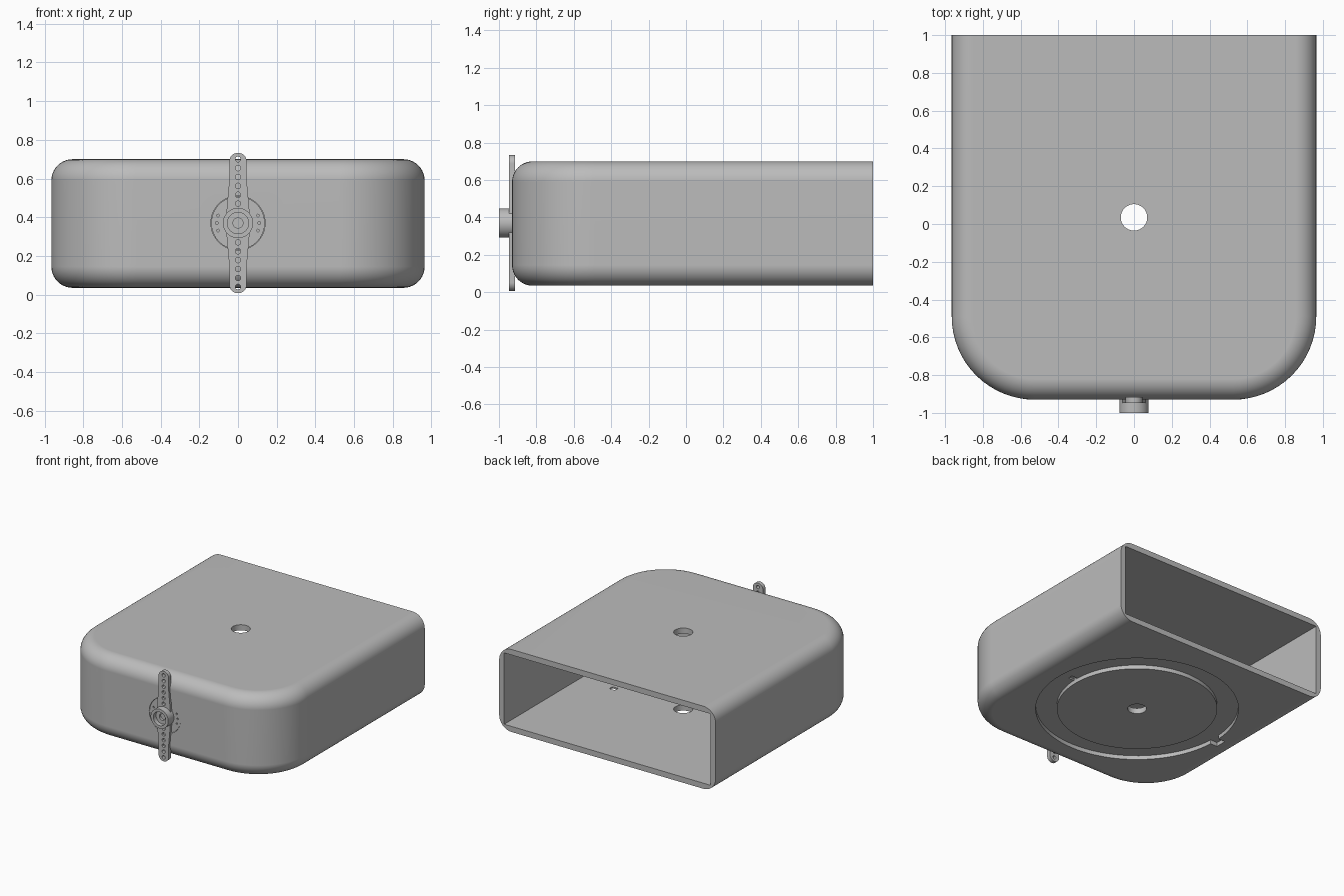
import bpy, bmesh
from math import sin, cos, pi, radians
from mathutils import Matrix, Vector

cube = bpy.data.objects.get("Cube")
if cube:
    bpy.data.objects.remove(cube, do_unlink=True)

grey = bpy.data.materials.new("plain grey")
grey.use_nodes = True
grey.diffuse_color = (0.5, 0.5, 0.5, 1)
grey.node_tree.nodes["Principled BSDF"].inputs["Base Color"].default_value = (0.5, 0.5, 0.5, 1)

HOLE_Y = 0.035      # centre of the turntable groove and through hole
HUB_Z = 0.37        # height of the arm pivot
FRONT = -0.93
WALL = 0.045


def make(name, bm):
    bmesh.ops.recalc_face_normals(bm, faces=bm.faces)
    mesh = bpy.data.meshes.new(name)
    bm.to_mesh(mesh)
    bm.free()
    mesh.materials.append(grey)
    obj = bpy.data.objects.new(name, mesh)
    bpy.context.collection.objects.link(obj)
    return obj


def loft(name, loops):
    """Skin matching closed loops and cap both ends."""
    bm = bmesh.new()
    rows = [[bm.verts.new(p) for p in loop] for loop in loops]
    n = len(rows[0])
    for a, b in zip(rows, rows[1:]):
        for i in range(n):
            j = (i + 1) % n
            bm.faces.new((a[i], a[j], b[j], b[i]))
    bm.faces.new(rows[0])
    bm.faces.new(rows[-1])
    return make(name, bm)


def lathe(name, profile, centre, axis="Z", steps=64):
    """Spin a closed (radius, height) profile around an axis."""
    bm = bmesh.new()
    rows = [[bm.verts.new((r * cos(2 * pi * k / steps), r * sin(2 * pi * k / steps), h))
             for r, h in profile] for k in range(steps)]
    n = len(profile)
    for k in range(steps):
        a, b = rows[k], rows[(k + 1) % steps]
        for i in range(n):
            j = (i + 1) % n
            bm.faces.new((a[i], b[i], b[j], a[j]))
    bmesh.ops.remove_doubles(bm, verts=bm.verts, dist=1e-5)
    turn = Matrix.Rotation(radians(90), 4, "X") if axis == "Y" else Matrix()
    bm.transform(Matrix.Translation(centre) @ turn)
    return make(name, bm)


def cylinder(name, radius, depth, centre, axis="Z", steps=48):
    bm = bmesh.new()
    turn = Matrix.Rotation(radians(90), 4, "X") if axis == "Y" else Matrix()
    bmesh.ops.create_cone(bm, cap_ends=True, segments=steps, radius1=radius, radius2=radius,
                          depth=depth, matrix=Matrix.Translation(centre) @ turn)
    return make(name, bm)


def box(name, size, centre):
    bm = bmesh.new()
    bmesh.ops.create_cube(bm, matrix=Matrix.Translation(centre) @ Matrix.Diagonal((*size, 1)))
    return make(name, bm)


def cut(obj, cutters):
    for c in cutters:
        c.hide_render = True
        mod = obj.modifiers.new("cut", "BOOLEAN")
        mod.operation = "DIFFERENCE"
        mod.solver = "EXACT"
        mod.object = c
    graph = bpy.context.evaluated_depsgraph_get()
    mesh = bpy.data.meshes.new_from_object(obj.evaluated_get(graph))
    obj.modifiers.clear()
    obj.data = mesh
    for c in cutters:
        bpy.data.objects.remove(c, do_unlink=True)


def finish(obj):
    bpy.ops.object.select_all(action="DESELECT")
    obj.select_set(True)
    bpy.context.view_layer.objects.active = obj
    bpy.ops.object.shade_smooth_by_angle(angle=radians(30))
    mod = obj.modifiers.new("weighted normals", "WEIGHTED_NORMAL")
    mod.keep_sharp = True


def plan(inset, z, back):
    """Plan outline with two rounded front corners and a square back."""
    r = 0.44 - inset
    pts = [(-0.965 + inset, back, z)]
    for side, start in ((-1, pi), (1, 1.5 * pi)):
        for k in range(17):
            a = start + pi / 2 * k / 16
            pts.append((side * 0.525 + r * cos(a), FRONT + 0.44 + r * sin(a), z))
    pts.append((0.965 - inset, back, z))
    return pts


# Housing shell: rounded top and bottom edges, open at the back
low, high, fillet = 0.035, 0.70, 0.11
angles = [pi / 2 * k / 10 for k in range(11)]
loops = [plan(fillet * (1 - sin(a)), low + fillet * (1 - cos(a)), 1.0) for a in angles]
loops += [plan(fillet * (1 - cos(a)), high - fillet * (1 - sin(a)), 1.0) for a in angles]
housing = loft("housing", loops)

groove_top = low + 0.032
cut(housing, [
    loft("cavity", [plan(WALL, z, 1.2) for z in (low + WALL, high - WALL)]),
    cylinder("centre_hole", 0.07, 2, (0, HOLE_Y, 0.4)),
    lathe("groove", [(0.593, -0.1), (0.75, -0.1), (0.75, groove_top), (0.593, groove_top)],
          (0, HOLE_Y, 0), steps=96),
    box("outer_notch", (0.14, 0.09, 0.2), (-0.74, HOLE_Y, groove_top - 0.1)),
    box("floor_slot", (0.05, 0.04, 0.3), (0.62, HOLE_Y, 0)),
    cylinder("disc_seat", 0.14, 0.024, (0, FRONT, HUB_Z), "Y", 64),
])
finish(housing)

# Round drive disc seated in the front wall, with pin holes on each side
disc = cylinder("drive_disc", 0.138, 0.03, (0, FRONT + 0.018, HUB_Z), "Y", 64)
cut(disc, [cylinder("pin_hole", 0.007, 0.2,
                    (s * 0.11 * cos(a), FRONT, HUB_Z + 0.11 * sin(a)), "Y", 12)
           for s in (-1, 1) for a in (-0.36, 0, 0.36)])
finish(disc)

# Two-ended arm: tapered blades with round tips
half = [(0.06, 0.05), (0.056, 0.10), (0.045, 0.22)]
half += [(0.045 * cos(pi * k / 16), 0.318 + 0.045 * sin(pi * k / 16)) for k in range(17)]
half += [(-0.045, 0.22), (-0.056, 0.10), (-0.06, 0.05)]
outline = half + [(-x, -z) for x, z in half]
arm = loft("swing_arm", [[(x, y, HUB_Z + z) for x, z in outline] for y in (-0.947, -0.915)])
cut(arm, [cylinder("arm_hole", 0.014, 0.3, (0, -0.93, HUB_Z + s * (0.10 + 0.046 * k)), "Y", 16)
          for s in (-1, 1) for k in range(6)])
finish(arm)

# Stepped hub with a screw recess
hub = lathe("hub", [(0.026, 0), (0.078, 0), (0.078, 0.085), (0.055, 0.085),
                    (0.055, 0.05), (0.026, 0.05)], (0, -0.915, HUB_Z), "Y")
finish(hub)
screw = cylinder("screw_core", 0.026, 0.03, (0, -0.925, HUB_Z), "Y", 32)
finish(screw)
